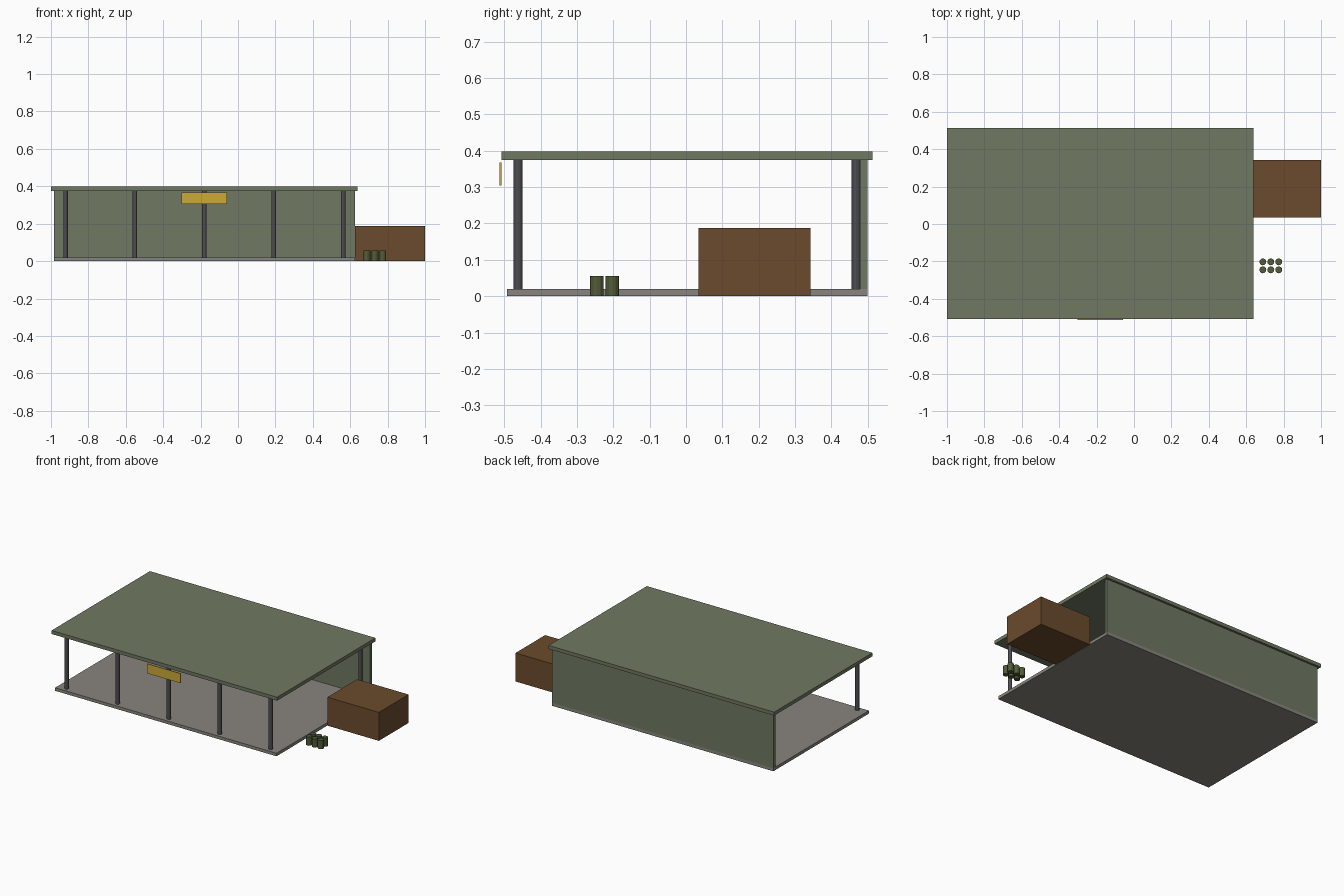
import bpy

cube = bpy.data.objects.get("Cube")
if cube:
    bpy.data.objects.remove(cube, do_unlink=True)


def material(name, rgb):
    m = bpy.data.materials.new(name)
    m.use_nodes = True
    m.diffuse_color = (*rgb, 1)
    m.node_tree.nodes["Principled BSDF"].inputs["Base Color"].default_value = (*rgb, 1)
    return m


olive = material("olive sheet", (0.16, 0.19, 0.122))
concrete = material("grey concrete", (0.25, 0.235, 0.21))
steel = material("dark steel", (0.075, 0.075, 0.085))
brown = material("rust brown", (0.145, 0.07, 0.026))
yellow = material("sign yellow", (0.6, 0.4, 0.04))
drum_green = material("drum green", (0.085, 0.105, 0.04))


def box(name, x, y, z, mat):
    """Box spanning the given (min, max) ranges."""
    spans = (x, y, z)
    bpy.ops.mesh.primitive_cube_add(size=1, location=[(a + b) / 2 for a, b in spans])
    ob = bpy.context.object
    ob.name = name
    ob.scale = [b - a for a, b in spans]
    bpy.ops.object.transform_apply(location=False, rotation=False, scale=True)
    ob.data.materials.append(mat)


def cylinder(name, x, y, z, radius, sides, mat):
    """Upright flat-sided cylinder."""
    bpy.ops.mesh.primitive_cylinder_add(
        vertices=sides, radius=radius, depth=z[1] - z[0], location=(x, y, sum(z) / 2))
    ob = bpy.context.object
    ob.name = name
    ob.data.materials.append(mat)


# Shelter shell
floor_top, roof_base = 0.02, 0.375
box("floor_slab", (-0.985, 0.625), (-0.493, 0.499), (0, floor_top), concrete)
box("roof", (-1, 0.64), (-0.508, 0.513), (roof_base, 0.398), olive)
box("back_wall", (-0.985, 0.625), (0.479, 0.499), (floor_top, roof_base), olive)

# Two rows of posts
for row, y in (("front", -0.462), ("back", 0.468)):
    for i in range(5):
        cylinder(f"{row}_post_{i + 1}", -0.922 + 0.371 * i, y,
                 (0.005, roof_base), 0.0123, 12, steel)

# Sign hung on the roof edge
box("sign_board", (-0.302, -0.06), (-0.513, -0.508), (0.305, 0.368), yellow)

# Storage container beside the shelter
box("container", (0.626, 1), (0.035, 0.343), (0, 0.187), brown)

# Cluster of drums
for i in range(3):
    for j in range(2):
        cylinder(f"drum_{i + 1}_{j + 1}", 0.689 + 0.0425 * i, -0.245 + 0.0425 * j,
                 (0, 0.056), 0.0185, 12, drum_green)
